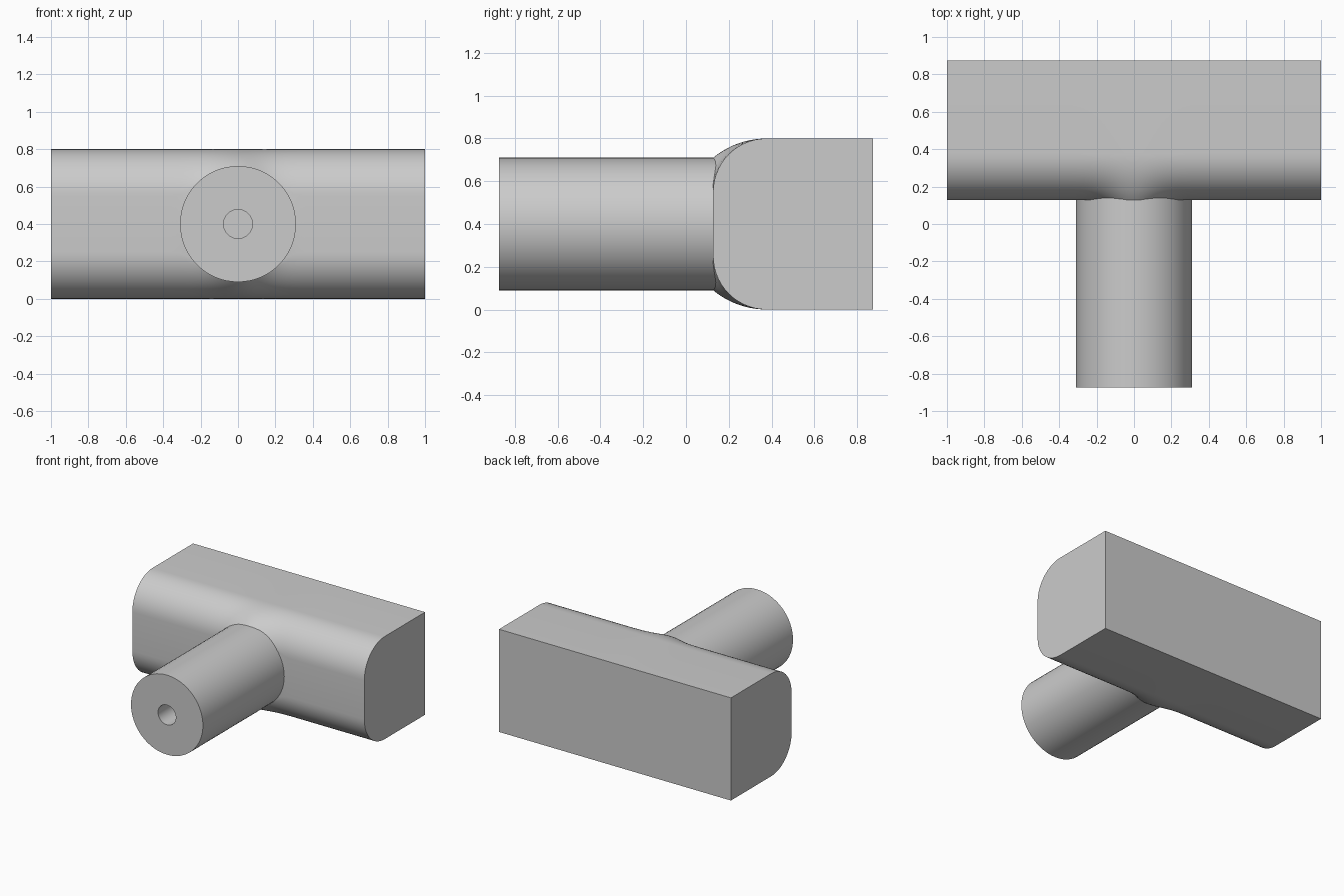
import bpy, bmesh, math

cube = bpy.data.objects.get("Cube")
if cube:
    bpy.data.objects.remove(cube, do_unlink=True)

grey = bpy.data.materials.new("light grey")
grey.use_nodes = True
colour = (0.6, 0.6, 0.6, 1)
grey.diffuse_color = colour
grey.node_tree.nodes["Principled BSDF"].inputs["Base Color"].default_value = colour

FRONT, BACK, HALF = 0.127, 0.875, 0.4   # body front and back, half height
RADIUS, HOLE = 0.31, 0.077              # stem and bore radii


def finish(name, bm):
    bmesh.ops.recalc_face_normals(bm, faces=bm.faces)
    mesh = bpy.data.meshes.new(name)
    bm.to_mesh(mesh)
    bm.free()
    obj = bpy.data.objects.new(name, mesh)
    bpy.context.collection.objects.link(obj)
    mesh.materials.append(grey)
    bpy.ops.object.select_all(action='DESELECT')
    obj.select_set(True)
    bpy.context.view_layer.objects.active = obj
    bpy.ops.object.shade_smooth_by_angle(angle=math.radians(32))
    return obj


def bridge(bm, a, b):
    for i in range(len(a)):
        j = (i + 1) % len(a)
        bm.faces.new((a[i], a[j], b[j], b[i]))


def body_section(x, steps=14):
    """Rounded-front profile whose flat front grows to meet the stem."""
    bell = math.cos(math.pi / 2 * min(abs(x) / 0.36, 1)) ** 2
    flat = 0.15 + (RADIUS - 0.15) * bell
    drop, run = HALF - flat, 0.25
    r = (run ** 2 + drop ** 2) / (2 * drop)
    sweep = math.asin(min(1, run / r))
    upper = [(BACK, HALF)]
    for i in range(steps + 1):
        a = sweep * i / steps
        upper.append((FRONT + run - r * math.sin(a), HALF - r + r * math.cos(a)))
    points = upper + [(y, -z) for y, z in reversed(upper)]
    return [(x, y, z + HALF) for y, z in points]


# Body: sections lofted along x, closer together around the stem
bm = bmesh.new()
stations = [-1] + [0.36 * i / 16 for i in range(-16, 17)] + [1]
loops = [[bm.verts.new(p) for p in body_section(x)] for x in stations]
for a, b in zip(loops, loops[1:]):
    bridge(bm, a, b)
bm.faces.new(loops[0])
bm.faces.new(loops[-1])
finish("body", bm)

# Stem: a tube with a narrow bore, closed by the body behind it
bm = bmesh.new()
count = 64
profile = [(RADIUS, -0.875), (RADIUS, 0.15), (HOLE, 0.15), (HOLE, -0.875)]
rings = []
for r, y in profile:
    angles = [2 * math.pi * i / count for i in range(count)]
    rings.append([bm.verts.new((r * math.cos(a), y, HALF + r * math.sin(a)))
                  for a in angles])
for a, b in zip(rings, rings[1:] + rings[:1]):
    bridge(bm, a, b)
finish("stem", bm)
